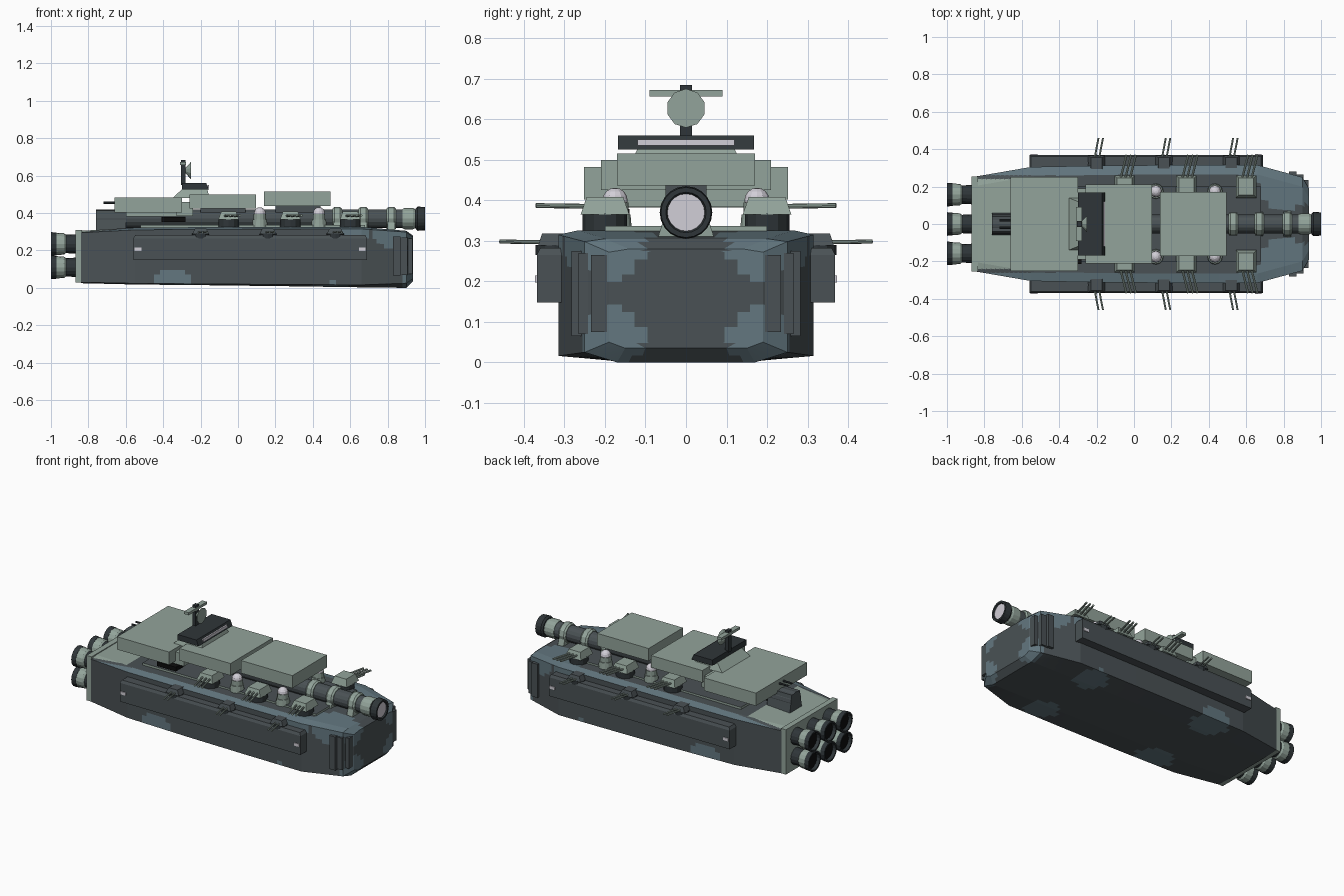
import bpy, bmesh, math
from mathutils import Vector

if "Cube" in bpy.data.objects:
    bpy.data.objects.remove(bpy.data.objects["Cube"])

def material(name, r, g, b):
    m = bpy.data.materials.new(name)
    m.diffuse_color = (r, g, b, 1)
    m.use_nodes = True
    m.node_tree.nodes["Principled BSDF"].inputs["Base Color"].default_value = m.diffuse_color
    return m

DARK = material("dark grey hull", 0.068, 0.083, 0.09)
LIGHT = material("pale green grey", 0.29, 0.37, 0.325)
BLUE = material("blue grey camouflage", 0.125, 0.185, 0.215)
DEEP = material("charcoal", 0.028, 0.036, 0.04)
BLACK = material("black", 0.004, 0.004, 0.004)
LENS = material("pale lens", 0.64, 0.62, 0.68)

def finish(name, bm, *mats):
    bmesh.ops.recalc_face_normals(bm, faces=bm.faces)
    me = bpy.data.meshes.new(name)
    bm.to_mesh(me)
    bm.free()
    for m in mats:
        me.materials.append(m)
    ob = bpy.data.objects.new(name, me)
    bpy.context.collection.objects.link(ob)
    return ob

def prism(name, bottom, top, z0, z1, mat):
    """Frustum between two (x0, x1, y0, y1) rectangles."""
    bm = bmesh.new()
    rings = []
    for (x0, x1, y0, y1), z in ((bottom, z0), (top, z1)):
        rings.append([bm.verts.new((x, y, z)) for x, y in ((x0, y0), (x1, y0), (x1, y1), (x0, y1))])
    bm.faces.new(rings[0])
    bm.faces.new(rings[1])
    for i in range(4):
        j = (i + 1) % 4
        bm.faces.new((rings[0][i], rings[0][j], rings[1][j], rings[1][i]))
    return finish(name, bm, mat)

def box(name, x0, x1, y0, y1, z0, z1, mat):
    return prism(name, (x0, x1, y0, y1), (x0, x1, y0, y1), z0, z1, mat)

def rod(name, a, b, r, mat, n=12, r2=None):
    a, b = Vector(a), Vector(b)
    bm = bmesh.new()
    bmesh.ops.create_cone(bm, cap_ends=True, segments=n, radius1=r, radius2=r if r2 is None else r2, depth=(b - a).length)
    ob = finish(name, bm, mat)
    ob.rotation_mode = 'QUATERNION'
    ob.rotation_quaternion = (b - a).to_track_quat('Z', 'Y')
    ob.location = (a + b) / 2
    return ob

def tube(name, x0, x1, y, z, profile, mat, n=16):
    """Lathe a list of (x, r) about an x-parallel axis."""
    bm = bmesh.new()
    rings = [[bm.verts.new((x, y + r * math.cos(2 * math.pi * i / n), z + r * math.sin(2 * math.pi * i / n)))
              for i in range(n)] for x, r in profile]
    for a, b in zip(rings, rings[1:]):
        for i in range(n):
            bm.faces.new((a[i], a[(i + 1) % n], b[(i + 1) % n], b[i]))
    bm.faces.new(rings[0])
    bm.faces.new(rings[-1])
    return finish(name, bm, mat)

# Hull: lofted sections (x, half width, keel half width, keel z, bilge z, side top, deck z)
sections = [(-0.84, 0.255, 0.15, 0.025, 0.03, 0.295, 0.305), (-0.55, 0.305, 0.17, 0.018, 0.024, 0.31, 0.322),
            (-0.15, 0.313, 0.17, 0.014, 0.021, 0.313, 0.325), (0.25, 0.315, 0.17, 0.009, 0.018, 0.314, 0.326),
            (0.66, 0.315, 0.17, 0.003, 0.016, 0.315, 0.326), (0.90, 0.25, 0.17, 0.0, 0.025, 0.298, 0.305),
            (0.935, 0.19, 0.15, 0.035, 0.05, 0.272, 0.28)]
bm = bmesh.new()
rings = []
for x, w, k, zc, zb, zs, zt in sections:
    half = [(k, zc), (w, zb), (w, zs), (w - 0.05, zt)]
    rings.append([bm.verts.new((x, y, z)) for y, z in half + [(-y, z) for y, z in reversed(half)]])
for a, b in zip(rings, rings[1:]):
    for i in range(8):
        bm.faces.new((a[i], a[(i + 1) % 8], b[(i + 1) % 8], b[i]))
for r in (rings[0], rings[-1]):
    for q in ((0, 1, 6, 7), (1, 2, 5, 6), (2, 3, 4, 5)):
        bm.faces.new([r[i] for i in q])
bmesh.ops.recalc_face_normals(bm, faces=bm.faces)
bmesh.ops.subdivide_edges(bm, edges=bm.edges[:], cuts=11, use_grid_fill=True)
bm.normal_update()
# camouflage patches: (x, |y|, z, radius)
patches = [(0.94, 0.19, 0.29, 0.09), (0.94, 0.19, 0.06, 0.085), (0.8, 0.2, 0.32, 0.13), (0.62, 0.3, 0.33, 0.09),
           (0.5, 0.22, 0.0, 0.1), (-0.35, 0.25, 0.0, 0.12)]
for f in bm.faces:
    c, n = f.calc_center_median(), f.normal
    p = Vector((c.x, abs(c.y), c.z))
    if any((p - Vector(q[:3])).length < q[3] for q in patches):
        f.material_index = 1
    if n.z > 0.5 and c.x < -0.6 and p.y < 0.24:
        f.material_index = 2
    elif n.z > 0.5 and p.y > 0.26:
        f.material_index = 1
finish("hull", bm, DARK, BLUE, LIGHT)
box("stern_plate", -0.87, -0.835, -0.255, 0.255, 0.03, 0.31, LIGHT)

# Raised deck with pale edge and dark top
deck = box("raised_deck", -0.52, 0.68, -0.2, 0.2, 0.31, 0.336, LIGHT)
for f in deck.data.polygons:
    if f.normal.z > 0.5:
        deck.data.materials.append(DARK)
        f.material_index = 1

# Main engines
for y in (-0.157, 0, 0.157):
    for z in (0.11, 0.235):
        tube("engine_body", 0, 0, y, z, [(-0.86, 0.052), (-0.945, 0.048)], DEEP)
        tube("engine_band", 0, 0, y, z, [(-0.92, 0.049), (-0.93, 0.057), (-0.975, 0.06), (-0.976, 0.05)], LIGHT)
        tube("engine_nozzle", 0, 0, y, z, [(-0.97, 0.061), (-1.0, 0.063), (-1.0, 0.053), (-0.95, 0.042)], DEEP)
        tube("engine_throat", 0, 0, y, z, [(-0.975, 0.049), (-0.98, 0.049)], BLACK)

# Spinal cannon
tube("cannon_barrel", 0, 0, 0, 0.37, [(-0.76, 0.05), (0.97, 0.05)], DARK)
prism("cannon_breech", (-0.76, -0.6, -0.06, 0.06), (-0.76, -0.6, -0.04, 0.04), 0.305, 0.415, DARK)
for x in (0.53, 0.67, 0.82):
    tube("cannon_ring", 0, 0, 0, 0.37, [(x - 0.025, 0.054), (x - 0.015, 0.062), (x + 0.015, 0.062), (x + 0.025, 0.054)], LIGHT, 12)
    prism("cannon_support", (x - 0.02, x + 0.02, -0.075, 0.075), (x - 0.02, x + 0.02, -0.05, 0.05), 0.29, 0.37, LIGHT)
tube("cannon_collar", 0, 0, 0, 0.37, [(0.88, 0.052), (0.89, 0.057), (0.935, 0.057), (0.945, 0.052)], LIGHT)
tube("cannon_muzzle", 0, 0, 0, 0.37, [(0.95, 0.055), (0.96, 0.065), (1.0, 0.062), (1.0, 0.05), (0.99, 0.046)], DEEP, 20)
tube("cannon_lens", 0, 0, 0, 0.37, [(0.988, 0.046), (0.993, 0.046)], LENS, 20)

# Armoured superstructure blocks
box("aft_block", -0.66, -0.3, -0.252, 0.252, 0.402, 0.482, LIGHT)
box("aft_block_base", -0.6, -0.28, -0.15, 0.15, 0.382, 0.404, LIGHT)
box("block_link", -0.33, -0.24, -0.19, 0.19, 0.385, 0.46, LIGHT)
box("middle_block", -0.26, 0.095, -0.21, 0.21, 0.425, 0.5, LIGHT)
box("fore_block", 0.14, 0.495, -0.17, 0.17, 0.437, 0.516, LIGHT)
box("fore_block_base", 0.2, 0.44, -0.05, 0.05, 0.4, 0.44, DARK)
box("middle_block_base", -0.2, 0.04, -0.05, 0.05, 0.4, 0.43, DARK)
box("hangar_opening", -0.41, -0.28, -0.215, -0.14, 0.352, 0.378, BLACK)
for y in (-0.02, 0.02):
    rod("aft_gun", (-0.72, y, 0.455), (-0.65, y, 0.455), 0.006, DEEP, 8)

# Bridge with window
prism("bridge_base", (-0.35, -0.15, -0.14, 0.14), (-0.3, -0.165, -0.12, 0.12), 0.48, 0.527, LIGHT)
prism("bridge", (-0.3, -0.155, -0.168, 0.168), (-0.3, -0.17, -0.168, 0.168), 0.525, 0.56, DEEP)
box("bridge_window", -0.164, -0.155, -0.12, 0.12, 0.535, 0.55, LENS)

# Sensor mast, bar and dish
box("mast", -0.305, -0.282, -0.015, 0.015, 0.55, 0.685, DEEP)
box("sensor_bar", -0.31, -0.278, -0.09, 0.09, 0.656, 0.672, LIGHT)
rod("dish", (-0.28, 0, 0.627), (-0.25, 0, 0.627), 0.015, LIGHT, 10, 0.048)

for s in (-1, 1):
    # Side armour boxes with end lights
    a, b, c = sorted((s * 0.29, s * 0.368)), sorted((s * 0.29, s * 0.36)), sorted((s * 0.36, s * 0.373))
    box("side_armour", -0.56, 0.69, *a, 0.148, 0.265, DARK)
    prism("side_armour_cap", (-0.56, 0.69, *a), (-0.55, 0.68, *b), 0.265, 0.282, DARK)
    for x in (-0.535, 0.665):
        box("side_light", x - 0.018, x + 0.018, *c, 0.197, 0.215, LENS)
    # Bow slats
    for x, y, h in ((0.85, 0.262, 0.105), (0.885, 0.245, 0.1), (0.912, 0.215, 0.095)):
        box("bow_slat", x - 0.02, x + 0.02, *sorted((s * (y - 0.02), s * (y + 0.02))), 0.17 - h, 0.17 + h, DARK)
    # Upper turrets, triple barrels
    for x in (-0.05, 0.28, 0.6):
        y = s * 0.2
        rod("turret_base", (x, y, 0.32), (x, y, 0.368), 0.055, DEEP, 12)
        prism("turret_house", (x - 0.055, x + 0.055, y - 0.06, y + 0.06), (x - 0.04, x + 0.04, y - 0.045, y + 0.045), 0.365, 0.408, LIGHT)
        for d in (-0.025, 0, 0.025):
            rod("turret_barrel", (x + d, y + s * 0.03, 0.385), (x + d + 0.035, s * 0.37, 0.387), 0.006, LIGHT, 8)
    # Sensor domes
    for x in (0.117, 0.433):
        y = s * 0.175
        rod("dome_base", (x, y, 0.32), (x, y, 0.365), 0.042, LIGHT, 12, 0.038)
        rod("dome_neck", (x, y, 0.365), (x, y, 0.395), 0.033, LIGHT, 12)
        bm = bmesh.new()
        bmesh.ops.create_uvsphere(bm, u_segments=12, v_segments=8, radius=0.031)
        finish("dome", bm, LENS).location = (x, y, 0.4)
    # Lower turrets, twin barrels
    for x in (-0.2, 0.16, 0.52):
        y = s * 0.325
        rod("side_turret_base", (x, y, 0.265), (x, y, 0.29), 0.046, DEEP, 12)
        prism("side_turret_house", (x - 0.045, x + 0.045, y - 0.04, y + 0.04), (x - 0.03, x + 0.03, y - 0.03, y + 0.03), 0.288, 0.318, DARK)
        for d in (-0.012, 0.012):
            rod("side_turret_barrel", (x + d, y + s * 0.02, 0.297), (x + d + 0.022, s * 0.46, 0.298), 0.005, LIGHT, 8)
